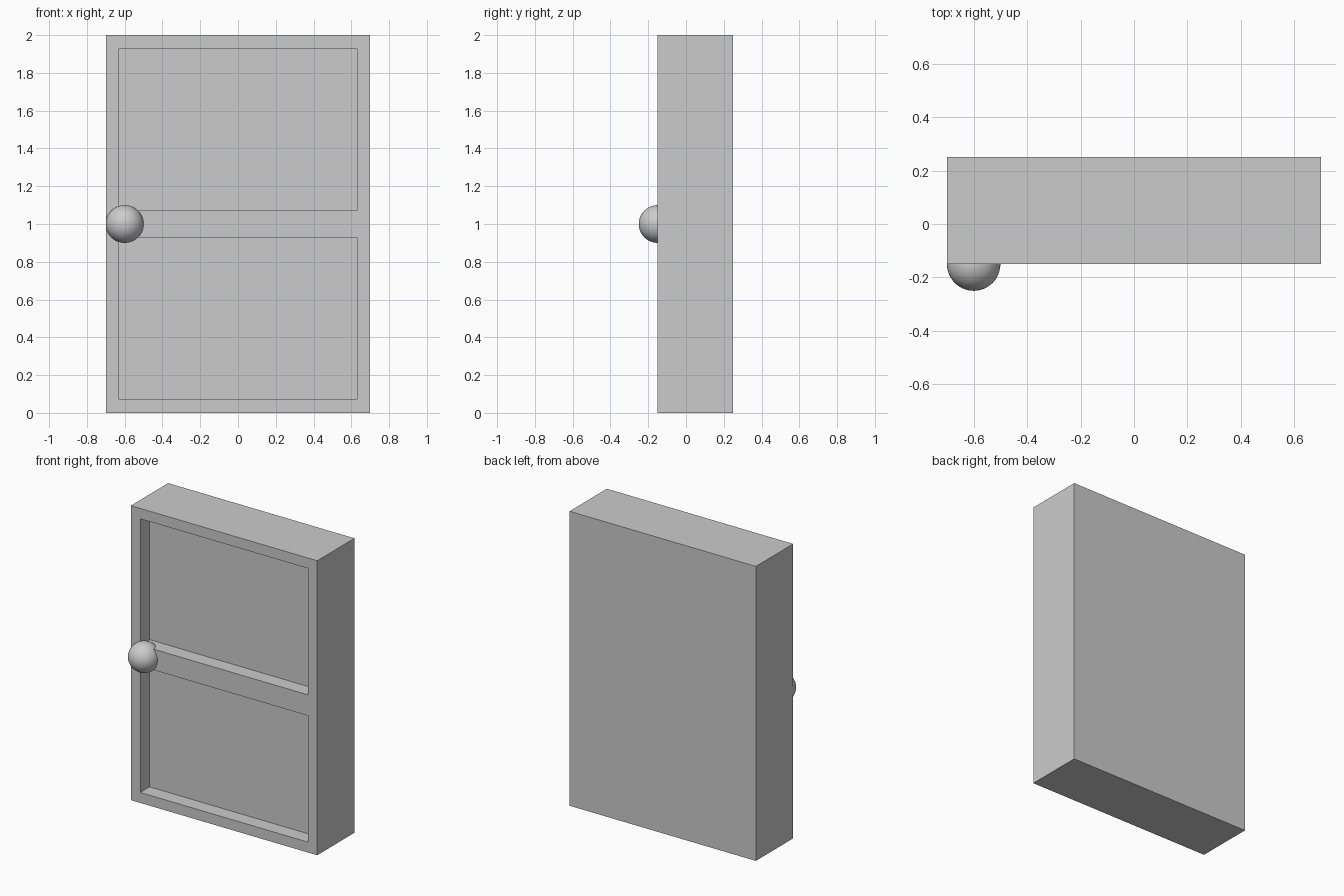
import bpy
import bmesh
from mathutils import Matrix, Vector

cube = bpy.data.objects.get("Cube")
if cube:
    bpy.data.objects.remove(cube, do_unlink=True)

WIDTH, DEPTH, HEIGHT = 1.4, 0.4, 2.0
FRONT = -0.15          # y of the door's front face
BORDER = 0.1           # width of the frame around each panel
RECESS = 0.1           # how far the panels are sunk
KNOB_RADIUS = 0.1

# One plain grey for everything
grey = bpy.data.materials.new("plain grey")
grey.use_nodes = True
colour = (0.6, 0.6, 0.6, 1.0)
grey.diffuse_color = colour
grey.node_tree.nodes["Principled BSDF"].inputs["Base Color"].default_value = colour


def add_object(name, bm):
    mesh = bpy.data.meshes.new(name)
    bm.to_mesh(mesh)
    bm.free()
    mesh.materials.append(grey)
    obj = bpy.data.objects.new(name, mesh)
    bpy.context.collection.objects.link(obj)
    return obj


# Door slab: front split in half, each half inset and sunk into a panel
bm = bmesh.new()
centre = Vector((0, FRONT + DEPTH / 2, HEIGHT / 2))
bmesh.ops.create_cube(bm, size=1, matrix=Matrix.Translation(centre)
                      @ Matrix.Diagonal((WIDTH, DEPTH, HEIGHT, 1)))
bm.normal_update()
front = next(f for f in bm.faces if f.normal.y < -0.9)
bmesh.ops.bisect_plane(bm, geom=[front, *front.edges, *front.verts],
                       plane_co=centre, plane_no=(0, 0, 1))
bm.normal_update()
panels = [f for f in bm.faces if f.normal.y < -0.9]
bmesh.ops.inset_individual(bm, faces=panels, thickness=BORDER)
bmesh.ops.inset_individual(bm, faces=panels, thickness=0, depth=-RECESS)
bm.normal_update()
add_object("door", bm)

# Round knob, centred on the front face at mid height
bm = bmesh.new()
bmesh.ops.create_uvsphere(bm, u_segments=48, v_segments=24, radius=KNOB_RADIUS)
for face in bm.faces:
    face.smooth = True
knob = add_object("knob", bm)
knob.location = (BORDER - WIDTH / 2, FRONT, HEIGHT / 2)
